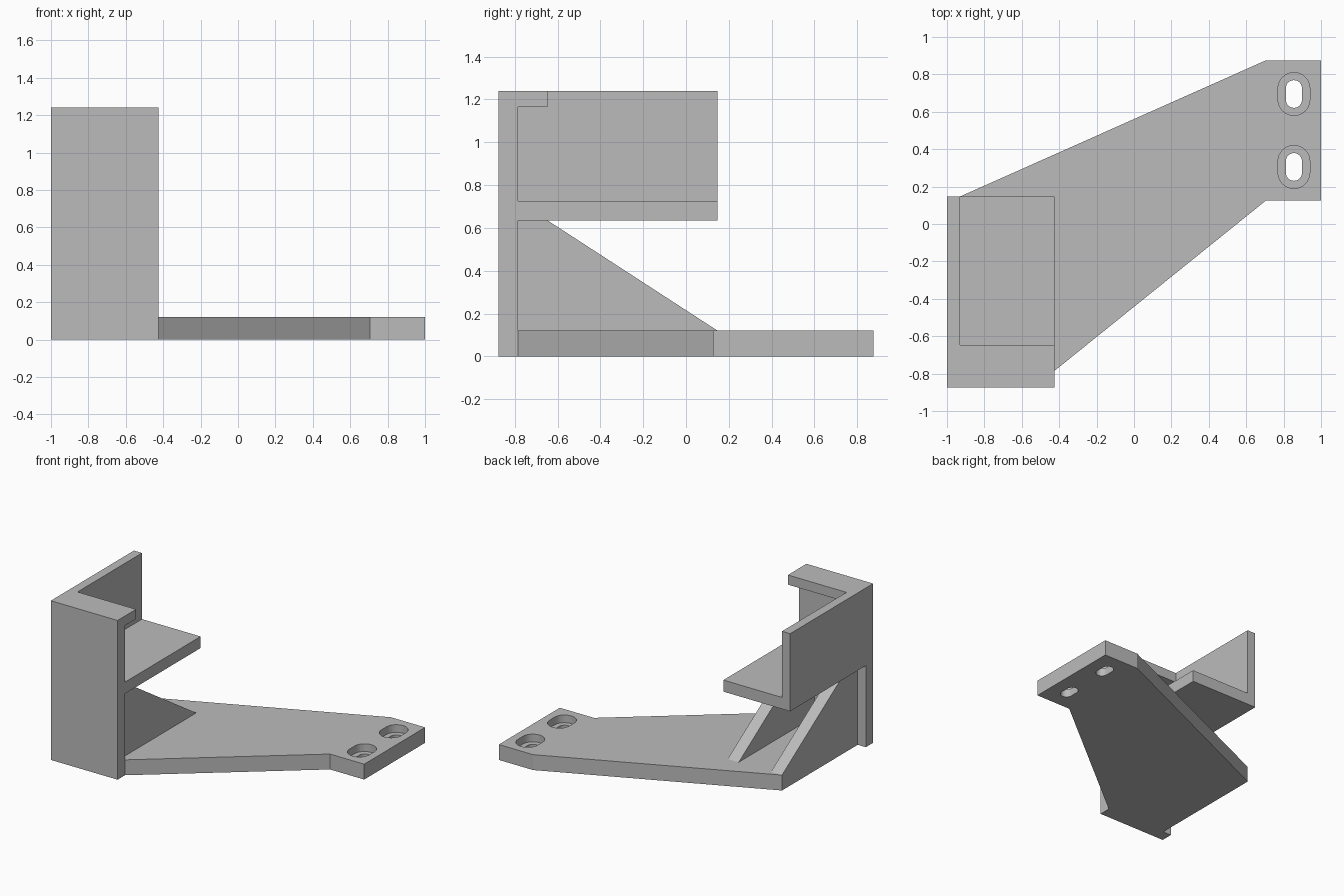
import bpy
import bmesh
import math
from mathutils import Vector

old = bpy.data.objects.get("Cube")
if old:
    bpy.data.objects.remove(old, do_unlink=True)

grey = bpy.data.materials.new("plain grey")
grey.use_nodes = True
colour = (0.5, 0.5, 0.5, 1)
grey.diffuse_color = colour
grey.node_tree.nodes["Principled BSDF"].inputs["Base Color"].default_value = colour


def prism(name, outline, sweep):
    """Extrude a closed outline of 3D points along a vector."""
    bm = bmesh.new()
    face = bm.faces.new([bm.verts.new(p) for p in outline])
    new = bmesh.ops.extrude_face_region(bm, geom=[face])["geom"]
    verts = [v for v in new if isinstance(v, bmesh.types.BMVert)]
    bmesh.ops.translate(bm, verts=verts, vec=Vector(sweep))
    bmesh.ops.recalc_face_normals(bm, faces=bm.faces)
    mesh = bpy.data.meshes.new(name)
    bm.to_mesh(mesh)
    bm.free()
    mesh.materials.append(grey)
    obj = bpy.data.objects.new(name, mesh)
    bpy.context.collection.objects.link(obj)
    return obj


def box(name, x, y, z):
    corners = [(x[0], y[0], z[0]), (x[1], y[0], z[0]),
               (x[1], y[1], z[0]), (x[0], y[1], z[0])]
    return prism(name, corners, (0, 0, z[1] - z[0]))


def slot_cutter(name, x, y, radius, straight, z0, z1):
    """Stadium-shaped cutter, long in y."""
    steps = 16
    points = []
    for end in (1, -1):
        for i in range(steps + 1):
            a = math.pi * i / steps + (0 if end > 0 else math.pi)
            points.append((x + radius * math.cos(a),
                           y + end * straight + radius * math.sin(a), z0))
    obj = prism(name, points, (0, 0, z1 - z0))
    obj.hide_render = True
    obj.hide_set(True)
    return obj


# Main levels shared by the parts
LEFT, INNER, RIGHT = -1.0, -0.93, -0.425
FRONT, WALL, BACK = -0.875, -0.785, 0.147
PLATE, SHELF, TOP = 0.12, 0.635, 1.24

# Base plate
outline = [(INNER, WALL), (RIGHT, WALL), (0.705, 0.125), (1, 0.125),
           (1, 0.875), (0.705, 0.875), (INNER, BACK)]
plate = prism("base_plate", [(x, y, 0) for x, y in outline], (0, 0, PLATE))

# Counterbored mounting slots
for label, y in (("front", 0.305), ("back", 0.695)):
    cutters = (
        slot_cutter(label + "_slot_cutter", 0.855, y, 0.043, 0.031, -0.1, 0.2),
        slot_cutter(label + "_recess_cutter", 0.855, y, 0.085, 0.03, 0.06, 0.2),
    )
    for cutter in cutters:
        mod = plate.modifiers.new(cutter.name, "BOOLEAN")
        mod.operation = "DIFFERENCE"
        mod.solver = "EXACT"
        mod.object = cutter

# Upright bracket
box("front_wall", (LEFT, RIGHT), (FRONT, WALL), (0, TOP))
box("side_wall", (LEFT, INNER), (WALL, BACK), (SHELF, TOP))
box("shelf", (INNER, RIGHT), (WALL, BACK), (SHELF, 0.725))
box("top_lip", (INNER, RIGHT), (WALL, -0.647), (1.165, TOP))

# Sloping ribs under the shelf
rib = [(WALL, PLATE), (BACK, PLATE), (-0.647, SHELF), (WALL, SHELF)]
for name, x in (("outer_rib", INNER), ("inner_rib", -0.557)):
    prism(name, [(x, y, z) for y, z in rib], (0.095, 0, 0))
